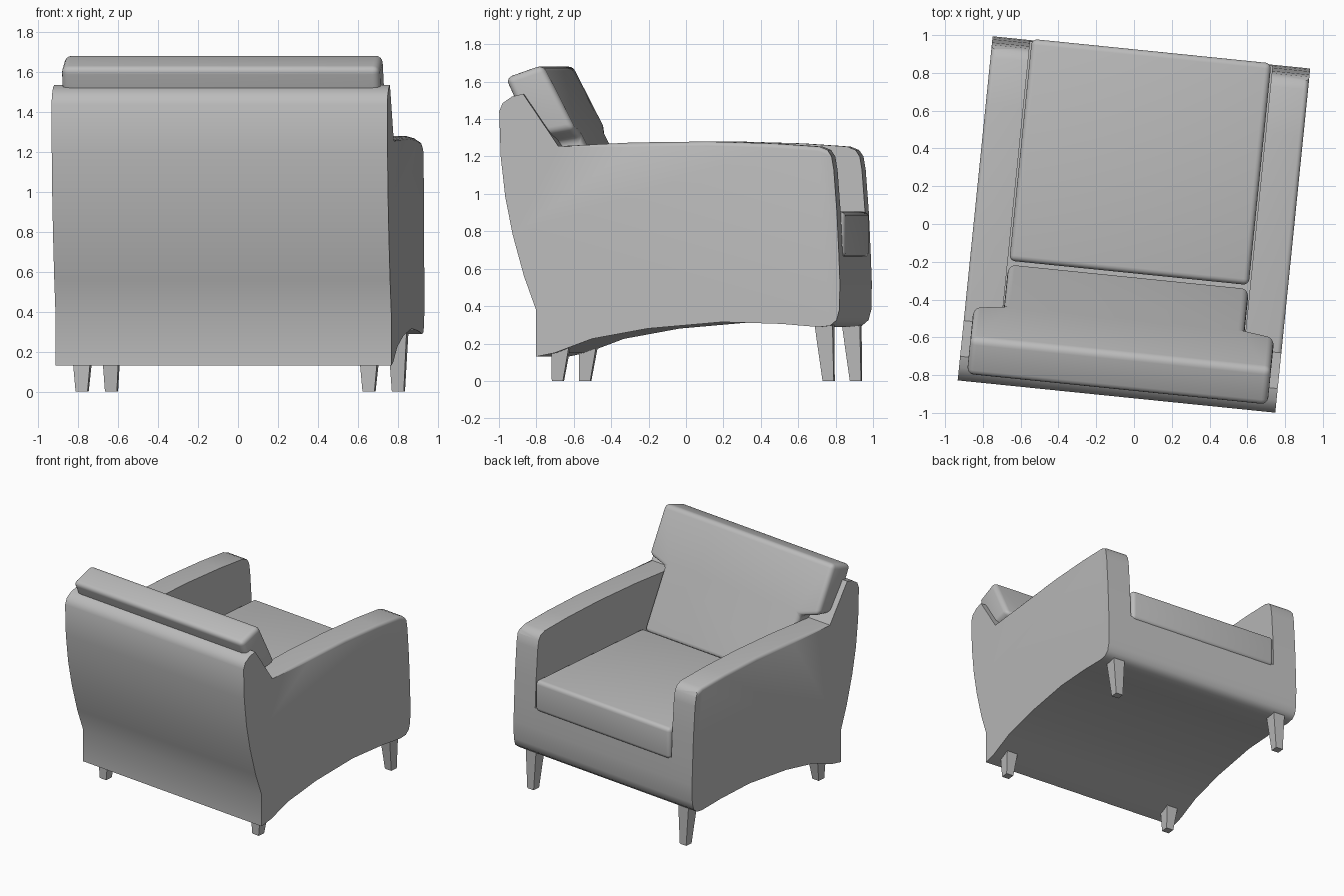
import bpy, bmesh, math
from mathutils import Matrix

cube = bpy.data.objects.get("Cube")
if cube:
    bpy.data.objects.remove(cube)

TURN = Matrix.Rotation(math.radians(-5.8), 4, 'Z')   # chair stands slightly turned
ARM_IN, ARM_OUT = 0.645, 0.845

grey = bpy.data.materials.new("grey upholstery")
grey.use_nodes = True
colour = (0.5, 0.5, 0.5, 1)
grey.diffuse_color = colour
grey.node_tree.nodes["Principled BSDF"].inputs["Base Color"].default_value = colour


def finish(name, bm, smooth=35):
    bmesh.ops.recalc_face_normals(bm, faces=bm.faces)
    bm.transform(TURN)
    mesh = bpy.data.meshes.new(name)
    bm.to_mesh(mesh)
    bm.free()
    mesh.materials.append(grey)
    ob = bpy.data.objects.new(name, mesh)
    bpy.context.collection.objects.link(ob)
    bpy.ops.object.select_all(action='DESELECT')
    ob.select_set(True)
    bpy.context.view_layer.objects.active = ob
    bpy.ops.object.shade_smooth_by_angle(angle=math.radians(smooth))
    return ob


def loft(ring_a, ring_b):
    """Closed solid between two matching rings of points."""
    bm = bmesh.new()
    a = [bm.verts.new(p) for p in ring_a]
    b = [bm.verts.new(p) for p in ring_b]
    bm.faces.new(a)
    bm.faces.new(b[::-1])
    for i in range(len(a)):
        j = (i + 1) % len(a)
        bm.faces.new((a[j], a[i], b[i], b[j]))
    bmesh.ops.recalc_face_normals(bm, faces=bm.faces)
    return bm


def extrude(profile, x0, x1):
    return loft([(x0, y, z) for y, z in profile], [(x1, y, z) for y, z in profile])


def round_edges(bm, width, test=lambda e: True):
    bmesh.ops.bevel(bm, geom=[e for e in bm.edges if test(e)], offset=width,
                    segments=4, profile=0.5, affect='EDGES', clamp_overlap=True)


# Shared side profiles as (depth, height)
underside = [(-0.72, 0.13), (-0.62, 0.15), (-0.42, 0.225), (-0.12, 0.28),
             (0.28, 0.315), (0.6, 0.305), (0.8, 0.288)]
front_low = [(0.86, 0.295), (0.895, 0.325), (0.91, 0.38), (0.913, 0.52), (0.907, 0.68)]
front_high = [(0.897, 0.9), (0.88, 1.13), (0.868, 1.2), (0.845, 1.235), (0.8, 1.253)]
arm_top = [(0.55, 1.27), (0.2, 1.28), (-0.2, 1.275), (-0.6, 1.255)]
back = [(-0.79, 1.535), (-0.85, 1.52), (-0.9, 1.485), (-0.918, 1.44), (-0.91, 1.2),
        (-0.885, 0.98), (-0.845, 0.78), (-0.785, 0.56), (-0.72, 0.38)]

# Frame: seat base and back panel between the arms
finish("frame", extrude(underside + front_low + [(-0.5, 0.68), (-0.6, 1.25)] + back,
                        -ARM_IN, ARM_IN))

# Arms, with the outer top edge softened
for name, s in (("left_arm", 1), ("right_arm", -1)):
    bm = extrude(underside + front_low + front_high + arm_top + back, s * ARM_IN, s * ARM_OUT)
    round_edges(bm, 0.035, lambda e: all(
        abs(v.co.x) > 0.8 and v.co.z > 1.22 and v.co.y > -0.61 for v in e.verts))
    finish(name, bm)

# Seat cushion
bm = extrude([(-0.26, 0.66), (0.92, 0.66), (0.92, 0.905), (-0.26, 0.905)], -0.637, 0.637)
round_edges(bm, 0.03)
finish("seat_cushion", bm)


# Back cushion: T-shaped outline, leaning back, with ears over the arms
def lean(outline, low, high):
    pts = []
    for x, t in outline:
        pts.append((x, low[0] + (high[0] - low[0]) * t, low[1] + (high[1] - low[1]) * t))
    return pts


half = [(0.64, 0), (0.64, 0.53), (0.8, 0.58), (0.8, 1)]
outline = half + [(-x, t) for x, t in reversed(half)]
bm = loft(lean(outline, (-0.27, 0.87), (-0.69, 1.69)),
          lean(outline, (-0.55, 0.87), (-0.89, 1.62)))
round_edges(bm, 0.035)
finish("back_cushion", bm)

# Tapered square legs
for end, y_top, y_foot, z_top in (("front", 0.815, 0.84, 0.33), ("rear", -0.595, -0.615, 0.22)):
    for side, s in (("left", 1), ("right", -1)):
        rings = []
        for y, z, h in ((y_foot, 0, 0.03), (y_top, z_top, 0.05)):
            rings.append([(s * 0.722 + i * h, y + j * h, z)
                          for i, j in ((-1, -1), (1, -1), (1, 1), (-1, 1))])
        finish(f"{end}_{side}_leg", loft(*rings), 20)
